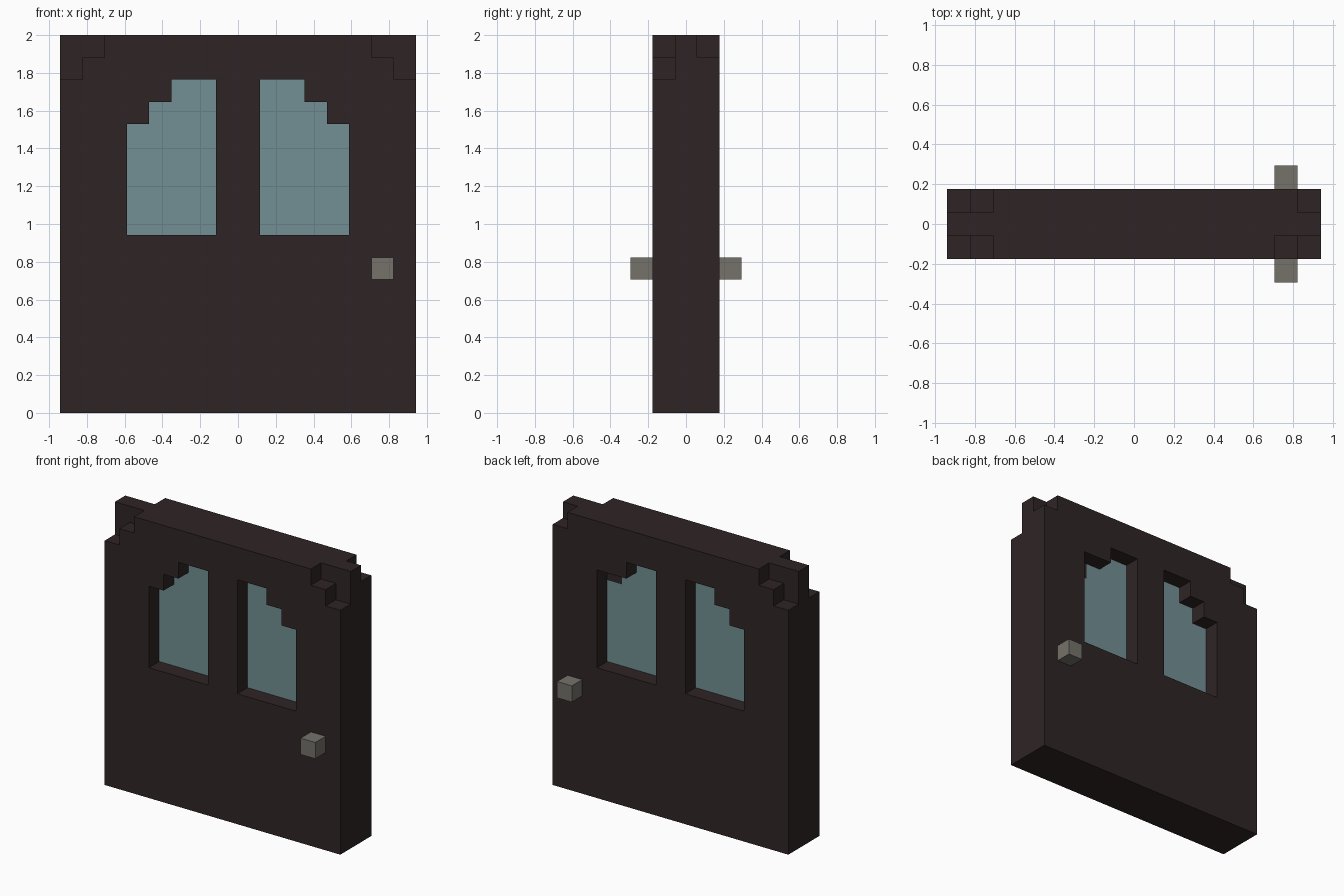
import bpy
import bmesh

if "Cube" in bpy.data.objects:
    bpy.data.objects.remove(bpy.data.objects["Cube"], do_unlink=True)

CELL = 2 / 17  # the door is 16 x 3 x 17 cells


def srgb(r, g, b):
    f = lambda c: c / 12.92 if c <= 0.04045 else ((c + 0.055) / 1.055) ** 2.4
    return (f(r / 255), f(g / 255), f(b / 255), 1.0)


def material(name, color):
    mat = bpy.data.materials.new(name)
    mat.use_nodes = True
    mat.diffuse_color = color
    bsdf = next(n for n in mat.node_tree.nodes if n.type == 'BSDF_PRINCIPLED')
    bsdf.inputs["Base Color"].default_value = color
    bsdf.inputs["Roughness"].default_value = 0.8
    return mat


wood = material("dark wood", srgb(47, 37, 37))
glass = material("teal glass", srgb(114, 143, 147))
metal = material("grey metal", srgb(117, 114, 106))


def prism(name, outline, y0, y1, mat, side=1):
    """Extrude an x/z outline (in cells) from y0 to y1; side -1 mirrors it in x."""
    bm = bmesh.new()
    face = bm.faces.new([bm.verts.new((side * x * CELL, y0 * CELL, z * CELL))
                         for x, z in outline])
    grown = bmesh.ops.extrude_face_region(bm, geom=[face])
    moved = [v for v in grown["geom"] if isinstance(v, bmesh.types.BMVert)]
    bmesh.ops.translate(bm, verts=moved, vec=(0, (y1 - y0) * CELL, 0))
    bmesh.ops.recalc_face_normals(bm, faces=bm.faces)
    mesh = bpy.data.meshes.new(name)
    bm.to_mesh(mesh)
    bm.free()
    mesh.materials.append(mat)
    obj = bpy.data.objects.new(name, mesh)
    bpy.context.collection.objects.link(obj)
    return obj


def rect(x0, x1, z0, z1):
    return [(x0, z0), (x1, z0), (x1, z1), (x0, z1)]


def cut(target, outline, y0, y1, side=1):
    """Carve a prism out of the target and discard the cutter."""
    cutter = prism("cutter", outline, y0, y1, wood, side)
    cutter.hide_render = True
    mod = target.modifiers.new("cut", 'BOOLEAN')
    mod.operation = 'DIFFERENCE'
    mod.solver = 'EXACT'
    mod.object = cutter
    bpy.context.view_layer.objects.active = target
    bpy.ops.object.modifier_apply(modifier=mod.name)
    bpy.data.objects.remove(cutter, do_unlink=True)


# Stepped outlines
window = [(1, 8), (5, 8), (5, 13), (4, 13), (4, 14), (3, 14), (3, 15), (1, 15)]
corner = [(9, 15), (7, 15), (7, 16), (6, 16), (6, 18), (9, 18)]

# Door slab with window openings and stepped front corners
door = prism("door_panel", rect(-8, 8, 0, 17), -1.5, 1.5, wood)
for side in (1, -1):
    cut(door, window, -2.5, 2.5, side)
    cut(door, corner, -2.5, -0.5, side)

# Rear corners: stepped on the right, a single notch on the left
cut(door, corner, 0.5, 2.5, -1)
cut(door, rect(7, 9, 16, 18), 0.5, 2.5)

# Extra notch in the rear of the left window opening
cut(door, rect(3.5, 5, 12.5, 14), 0.5, 2.5)

# Glass panes set in the middle of the slab
for side, label in ((1, "left"), (-1, "right")):
    prism(label + "_window_pane", window, -0.5, 0.5, glass, side)

# Door knobs on both faces
for label, y0 in (("front", -2.5), ("back", 1.5)):
    prism(label + "_knob", rect(6, 7, 6, 7), y0, y0 + 1, metal)
